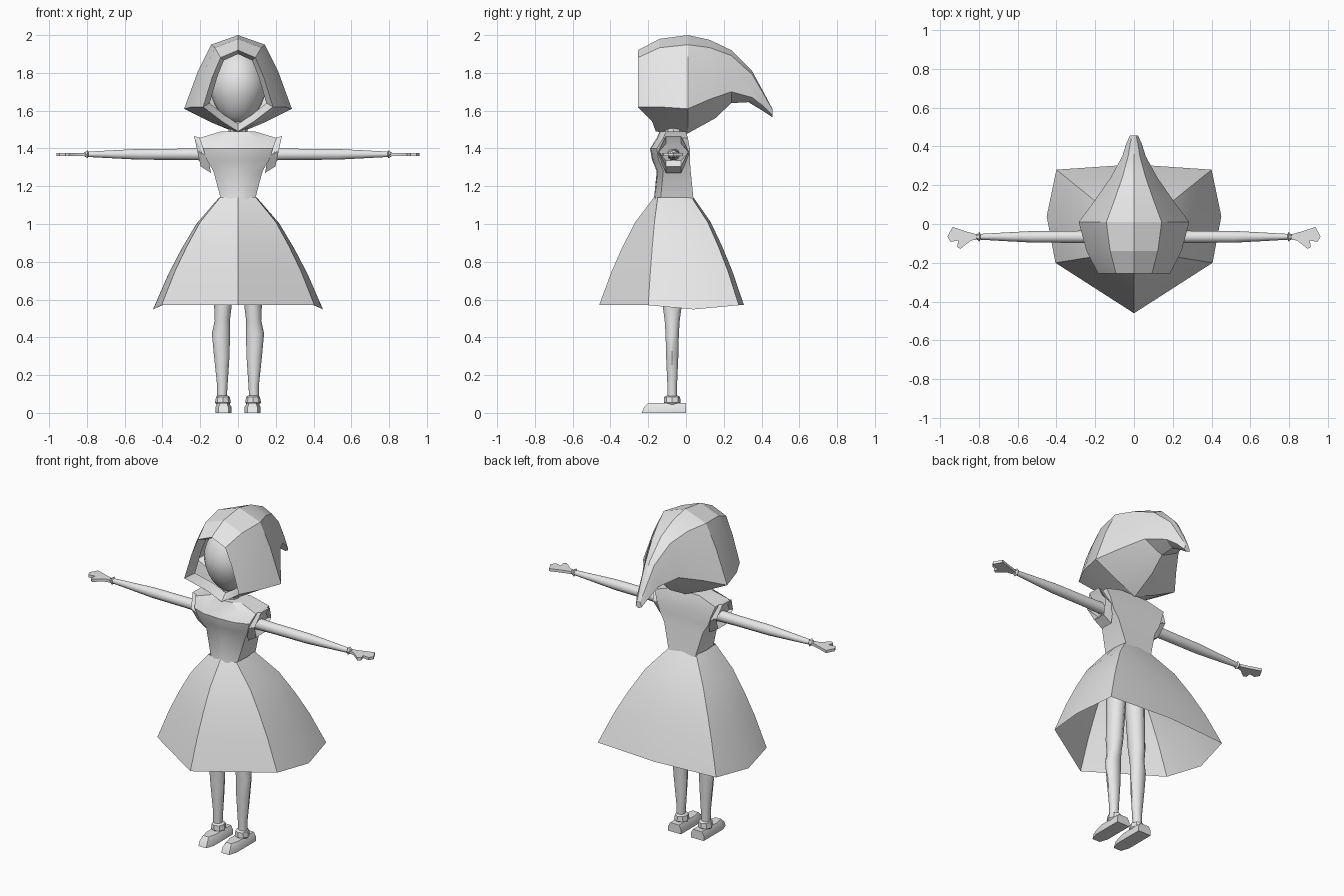
import bpy, bmesh, math
from mathutils import Vector

if "Cube" in bpy.data.objects:
    bpy.data.objects.remove(bpy.data.objects["Cube"])

grey = bpy.data.materials.new("light grey")
grey.diffuse_color = (0.8, 0.8, 0.8, 1)
grey.use_nodes = True
grey.node_tree.nodes["Principled BSDF"].inputs["Base Color"].default_value = grey.diffuse_color


def finish(name, bm, mirror=False, angle=30):
    bmesh.ops.recalc_face_normals(bm, faces=bm.faces[:])
    me = bpy.data.meshes.new(name)
    bm.to_mesh(me)
    bm.free()
    me.materials.append(grey)
    me.shade_smooth()
    me.set_sharp_from_angle(angle=math.radians(angle))
    ob = bpy.data.objects.new(name, me)
    bpy.context.collection.objects.link(ob)
    if mirror:
        ob.modifiers.new("Mirror", 'MIRROR')
    return ob


def loft(name, rings, start=True, end=True, mirror=False, angle=30):
    """Skin closed rings of points, optionally capping both ends."""
    bm = bmesh.new()
    vs = [[bm.verts.new(p) for p in r] for r in rings]
    n = len(rings[0])
    for a, b in zip(vs, vs[1:]):
        for i in range(n):
            j = (i + 1) % n
            bm.faces.new((a[i], a[j], b[j], b[i]))
    if start:
        bm.faces.new(vs[0])
    if end:
        bm.faces.new(vs[-1])
    return finish(name, bm, mirror, angle)


def full(half):
    """Complete a half ring whose first and last points lie on x = 0."""
    return half + [(-x, y, z) for x, y, z in half[-2:0:-1]]


def circle(n, fn):
    return [fn(math.cos(2 * math.pi * i / n), math.sin(2 * math.pi * i / n)) for i in range(n)]


def limb_x(name, stations, n=10):
    """Tube along x, from (x, radius) stations."""
    loft(name, [circle(n, lambda c, s: (x, -.066 + r * c, 1.369 + r * s))
                for x, r in stations], mirror=True, angle=40)


def limb_z(name, stations, n=10):
    """Upright tube, from (z, centre x, x radius, y radius) stations."""
    loft(name, [circle(n, lambda c, s: (x + rx * c, -.073 + ry * s, z))
                for z, x, rx, ry in stations], mirror=True, angle=40)


# Head: smooth egg with a narrower chin
bm = bmesh.new()
bmesh.ops.create_uvsphere(bm, u_segments=20, v_segments=14, radius=1)
for v in bm.verts:
    k = 1 + 0.14 * min(v.co.z, 0)
    v.co = Vector((0.15 * k * v.co.x, -0.06 + 0.165 * k * v.co.y, 1.725 + 0.2 * v.co.z))
finish("head", bm, angle=60)


def hair_ring(y, top, w, flare, low, shift=0):
    """Arched section: domed top, flared side corner, tucked underside."""
    drop = top - flare
    return full([(0, y, top), (.5 * w, y, top - .13 * drop), (.74 * w, y, top - .48 * drop),
                 (w, y, flare), (.45 * w, y + .8 * shift, low + .4 * (flare - low)), (0, y + shift, low)])


# Hair: faceted hood around the face sweeping back into a curled tip
hair = [(-.20, 1.90, .15, 1.64, 1.53, .08), (-.255, 1.92, .185, 1.62, 1.49, .095),
        (-.14, 1.98, .245, 1.62, 1.485, .02), (.01, 2.0, .285, 1.61, 1.48),
        (.125, 1.975, .20, 1.66, 1.56, .03), (.24, 1.92, .12, 1.70, 1.64),
        (.35, 1.81, .06, 1.67, 1.645, -.02), (.415, 1.69, .04, 1.62, 1.60, -.01),
        (.457, 1.61, .02, 1.575, 1.565)]
loft("hair", [hair_ring(*h) for h in hair], start=False, angle=18)

# Neck
loft("neck", [circle(10, lambda c, s: (.05 * c, -.065 + .05 * s, z)) for z in (1.44, 1.56)])


def bodice_ring(z, w, f, b):
    return full([(0, f, z), (.55 * w, f + .005, z), (w, f + .035, z), (w, b, z), (0, b, z)])


# Bodice: z, half width, front y, back y
bodice = [(1.13, .09, -.17, .04), (1.28, .13, -.155, .025), (1.34, .165, -.18, .02),
          (1.40, .185, -.19, .02), (1.455, .205, -.155, .01), (1.49, .09, -.14, 0)]
loft("bodice", [bodice_ring(*b) for b in bodice], start=False)

# Cap sleeves: six sided, flaring outward
loft("sleeve", [circle(6, lambda c, s: (x + .02 * s, -.066 + .08 * c, mid + half * s / .866))
                for x, mid, half in ((.16, 1.36, .09), (.215, 1.385, .08), (.19, 1.38, .045))],
     mirror=True)

# Skirt: pointed front panel flaring from the waist, open underneath
waist = [(0, -.17), (.095, -.15), (.1, -.05), (.09, .03), (0, .04)]
hem = [(0, -.46), (.405, -.2), (.45, .04), (.4, .28), (0, .307)]
skirt = []
for z, t in ((1.14, 0), (1.01, .34), (.88, .57), (.75, .77), (.57, 1)):
    ring = []
    for i, (a, b) in enumerate(zip(waist, hem)):
        p = Vector(a).lerp(Vector(b), t)
        ring.append((p.x, p.y, z - (.022 * t if i == 2 else 0)))
    skirt.append(full(ring))
loft("skirt", skirt, start=False, end=False, angle=22)

# Arms and wrist cuffs
limb_x("arm", [(.17, .034), (.30, .031), (.52, .030), (.65, .023), (.81, .014)])
limb_x("wrist_cuff", [(.79, .014), (.797, .024), (.806, .017), (.815, .011)], 6)

# Hands: flat mitten outline with a thumb
outline = [(.805, -.055), (.86, -.04), (.935, -.015), (.962, -.065), (.945, -.092), (.905, -.085),
           (.912, -.118), (.895, -.128), (.84, -.085), (.805, -.08)]
loft("hand", [[(x, y, z) for x, y in outline] for z in (1.36, 1.376)], mirror=True)

# Legs and ankle straps
limb_z("leg", [(.07, .085, .025, .026), (.15, .083, .028, .027), (.30, .086, .041, .034),
               (.42, .09, .048, .037), (.49, .083, .040, .042), (.56, .080, .046, .052),
               (1.0, .06, .058, .065)])
limb_z("ankle_strap", [(.04, .08, .030, .032), (.055, .08, .042, .044),
                       (.085, .08, .036, .042), (.092, .08, .026, .028)], 8)

# Shoes: z, half width, toe y
loft("shoe", [[(.077 + k * w, y, z) for k, y in
               ((1, 0), (1, toe + .05), (.6, toe), (-.6, toe), (-1, toe + .05), (-1, 0))]
              for z, w, toe in ((0, .043, -.235), (.03, .043, -.222), (.053, .03, -.2))], mirror=True)
